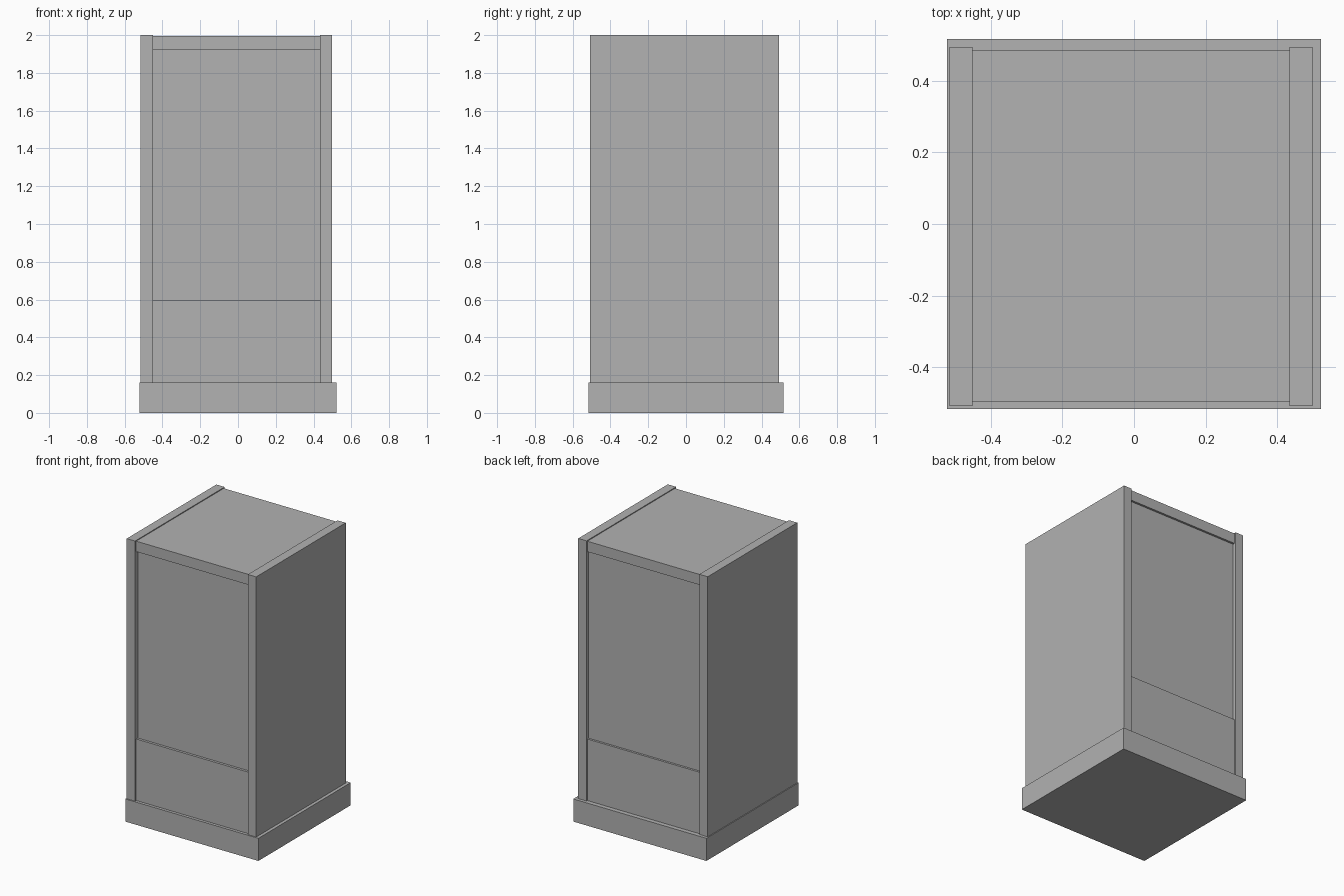
import bpy

if "Cube" in bpy.data.objects:
    bpy.data.objects.remove(bpy.data.objects["Cube"])

grey = bpy.data.materials.new("plain grey")
grey.diffuse_color = (0.445, 0.445, 0.445, 1)
grey.use_nodes = True
grey.node_tree.nodes["Principled BSDF"].inputs["Base Color"].default_value = grey.diffuse_color


def box(name, x, y, z):
    """Box spanning the given (min, max) range on each axis."""
    bpy.ops.mesh.primitive_cube_add(
        size=1, location=[(a + b) / 2 for a, b in (x, y, z)])
    ob = bpy.context.object
    ob.name = name
    ob.scale = [b - a for a, b in (x, y, z)]
    bpy.ops.object.transform_apply(location=False, rotation=False, scale=True)
    ob.data.materials.append(grey)
    return ob


BASE_TOP, LEDGE, HEADER = 0.16, 0.595, 1.92
INNER_X = (-0.45, 0.433)

# Plinth
box("plinth", (-0.521, 0.521), (-0.516, 0.516), (0, BASE_TOP))

# Side panels, full height
box("left_side_panel", (-0.515, INNER_X[0]), (-0.508, 0.493), (BASE_TOP, 2.0))
box("right_side_panel", (INNER_X[1], 0.498), (-0.508, 0.493), (BASE_TOP, 2.0))

# Lower cabinet, slightly recessed from the sides
box("lower_cabinet", INNER_X, (-0.495, 0.484), (BASE_TOP, LEDGE))

# Upper cabinet, set back behind the lower cabinet and header
box("upper_cabinet", INNER_X, (-0.477, 0.469), (LEDGE, HEADER))

# Header and top, just below the side panel tops
box("header_top", INNER_X, (-0.495, 0.484), (HEADER, 1.994))
